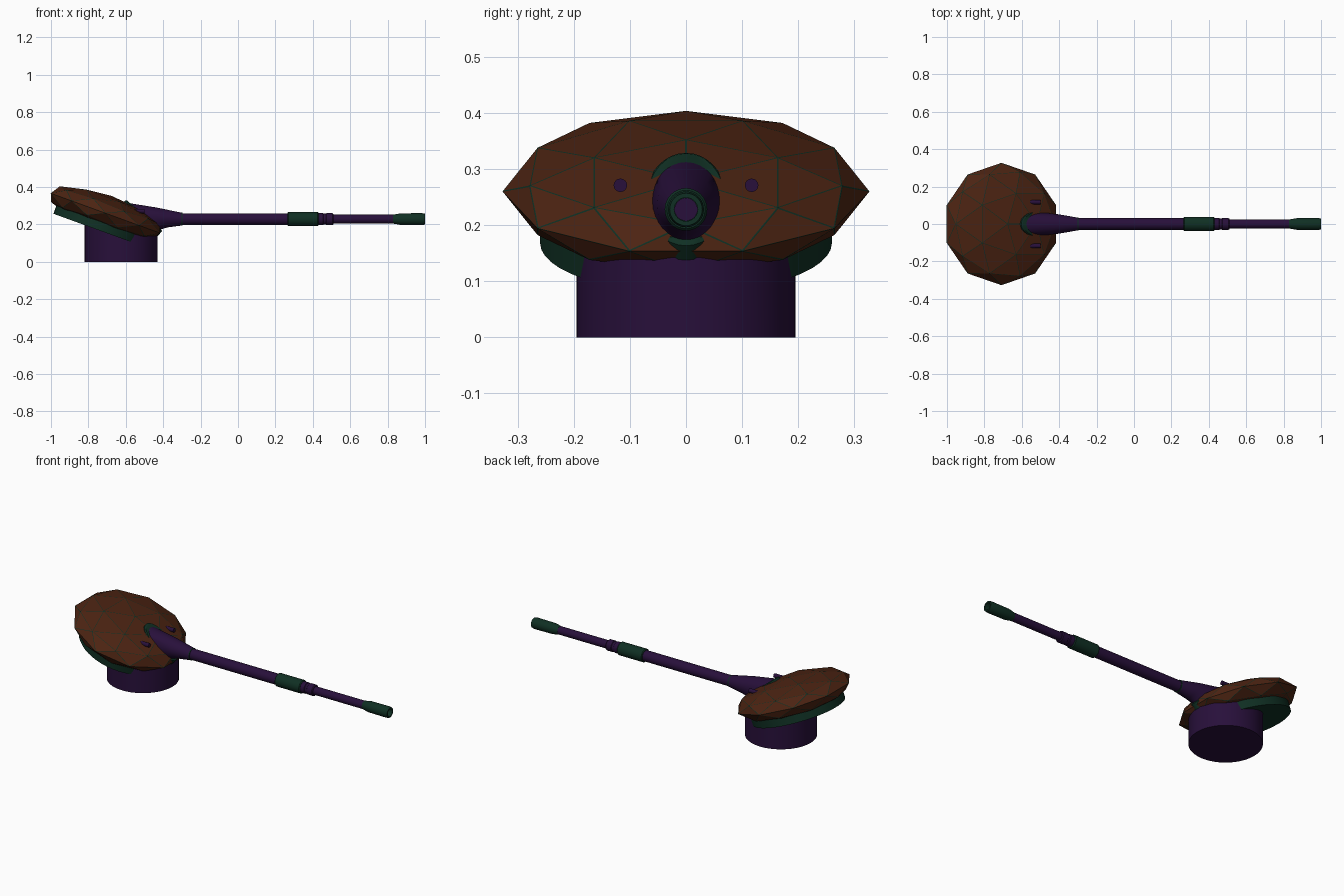
import bpy, bmesh, math
from mathutils import Vector, Matrix

if "Cube" in bpy.data.objects:
    bpy.data.objects.remove(bpy.data.objects["Cube"])


def material(name, rgb):
    m = bpy.data.materials.new(name)
    m.diffuse_color = (*rgb, 1)
    m.use_nodes = True
    m.node_tree.nodes["Principled BSDF"].inputs["Base Color"].default_value = m.diffuse_color
    return m


BROWN = material("rust_brown", (0.072, 0.017, 0.006))
GREEN = material("dark_green", (0.005, 0.029, 0.017))
PURPLE = material("dark_purple", (0.021, 0.005, 0.043))


def finish(name, bm, mats, smooth=True):
    bmesh.ops.recalc_face_normals(bm, faces=bm.faces[:])
    me = bpy.data.meshes.new(name)
    bm.to_mesh(me)
    bm.free()
    for m in mats:
        me.materials.append(m)
    ob = bpy.data.objects.new(name, me)
    bpy.context.collection.objects.link(ob)
    if smooth:
        bpy.ops.object.select_all(action='DESELECT')
        ob.select_set(True)
        bpy.context.view_layer.objects.active = ob
        bpy.ops.object.shade_smooth_by_angle(angle=math.radians(35))
    return ob


def loft(name, rings, mat, seg=32):
    """Capped skin through elliptical rings given as (centre, axis_a, axis_b)."""
    bm = bmesh.new()
    loops = []
    for c, a, b in rings:
        c, a, b = Vector(c), Vector(a), Vector(b)
        loops.append([bm.verts.new(c + a * math.cos(t) + b * math.sin(t))
                      for t in (2 * math.pi * i / seg for i in range(seg))])
    for p, q in zip(loops, loops[1:]):
        for i in range(seg):
            j = (i + 1) % seg
            bm.faces.new((p[i], p[j], q[j], q[i]))
    bm.faces.new(loops[0])
    bm.faces.new(loops[-1])
    return finish(name, bm, [mat])


BORE_Z = 0.228


def tube(name, profile, mat, y=0, z=BORE_Z, seg=32):
    """Turned part along x from (x, radius) pairs."""
    return loft(name, [((x, y, z), (0, 0, -r), (0, r, 0)) for x, r in profile], mat, seg)


# Tilted frame shared by the dome and the disc below it
TILT = (Matrix.Translation((-0.709, 0, 0.26))
        @ Matrix.Rotation(math.radians(20), 4, 'Y'))

# Faceted dome: flattened icosphere, panels inset to leave green seams
bm = bmesh.new()
bmesh.ops.create_icosphere(bm, subdivisions=2, radius=1)
bmesh.ops.scale(bm, vec=(0.327, 0.327, 0.098), verts=bm.verts)
bmesh.ops.transform(bm, matrix=TILT, verts=bm.verts)
panels = bm.faces[:]
seams = bmesh.ops.inset_individual(bm, faces=panels, thickness=0.0028, depth=0)["faces"]
for f in seams:
    f.material_index = 1
for f in panels:
    f.material_index = 0
finish("faceted_dome", bm, [BROWN, GREEN], smooth=False)

# Green disc under the dome
loft("dome_disc", [(TILT @ Vector((0, 0, h)), TILT.to_3x3() @ Vector((0.26, 0, 0)), (0, 0.26, 0))
                   for h in (-0.098, -0.03)], GREEN, 48)

# Base drum with a slanted top hidden in the dome
slope = math.tan(math.radians(20))
loft("base_drum", [((-0.625, 0, 0), (0.195, 0, 0), (0, 0.195, 0)),
                   ((-0.625, 0, 0.218), (0.195, 0, -0.195 * slope), (0, 0.195, 0))], PURPLE, 48)

# Collar and tapered mantlet around the barrel root
A, B = Vector((0.085, 0, -0.072)), Vector((0, 0.063, 0))
C = Vector((-0.507, 0, 0.243))
N = Vector((0.65, 0, 0.76))
loft("mantlet_collar", [(C + N * d, A * s, B * s)
                        for d, s in ((-0.03, 1.15), (0.004, 1.15), (0.009, 1.08))], GREEN)
loft("mantlet", [(C - N * 0.02, A, B), (C, A, B),
                 ((-0.405, 0, 0.237), (0.03, 0, -0.053), (0, 0.052, 0)),
                 ((-0.30, 0, BORE_Z), (0, 0, -0.034), (0, 0.034, 0))], PURPLE)
tube("mantlet_ring", [(-0.305, 0.0345), (-0.297, 0.0345)], GREEN)

# Barrel, bands and muzzle
tube("barrel_rear", [(-0.33, 0.031), (0.28, 0.031)], PURPLE)
tube("barrel_band", [(0.265, 0.034), (0.269, 0.038), (0.425, 0.038), (0.43, 0.034)], GREEN)
tube("barrel_step", [(0.42, 0.032), (0.455, 0.032), (0.458, 0.029), (0.47, 0.029),
                     (0.473, 0.032), (0.505, 0.032), (0.51, 0.028)], PURPLE)
tube("barrel_front", [(0.5, 0.0235), (0.85, 0.0235)], PURPLE)
tube("muzzle", [(0.83, 0.024), (0.87, 0.031), (0.985, 0.032), (1.0, 0.029),
                (1.0, 0.021), (0.95, 0.021)], GREEN)
tube("bore", [(0.945, 0.0205), (0.953, 0.0205)], PURPLE)

# Paired sights on the dome front
for side, y in (("left", -0.117), ("right", 0.117)):
    tube("sight_" + side, [(-0.57, 0.012), (-0.5, 0.012)], PURPLE, y, 0.271, 16)
